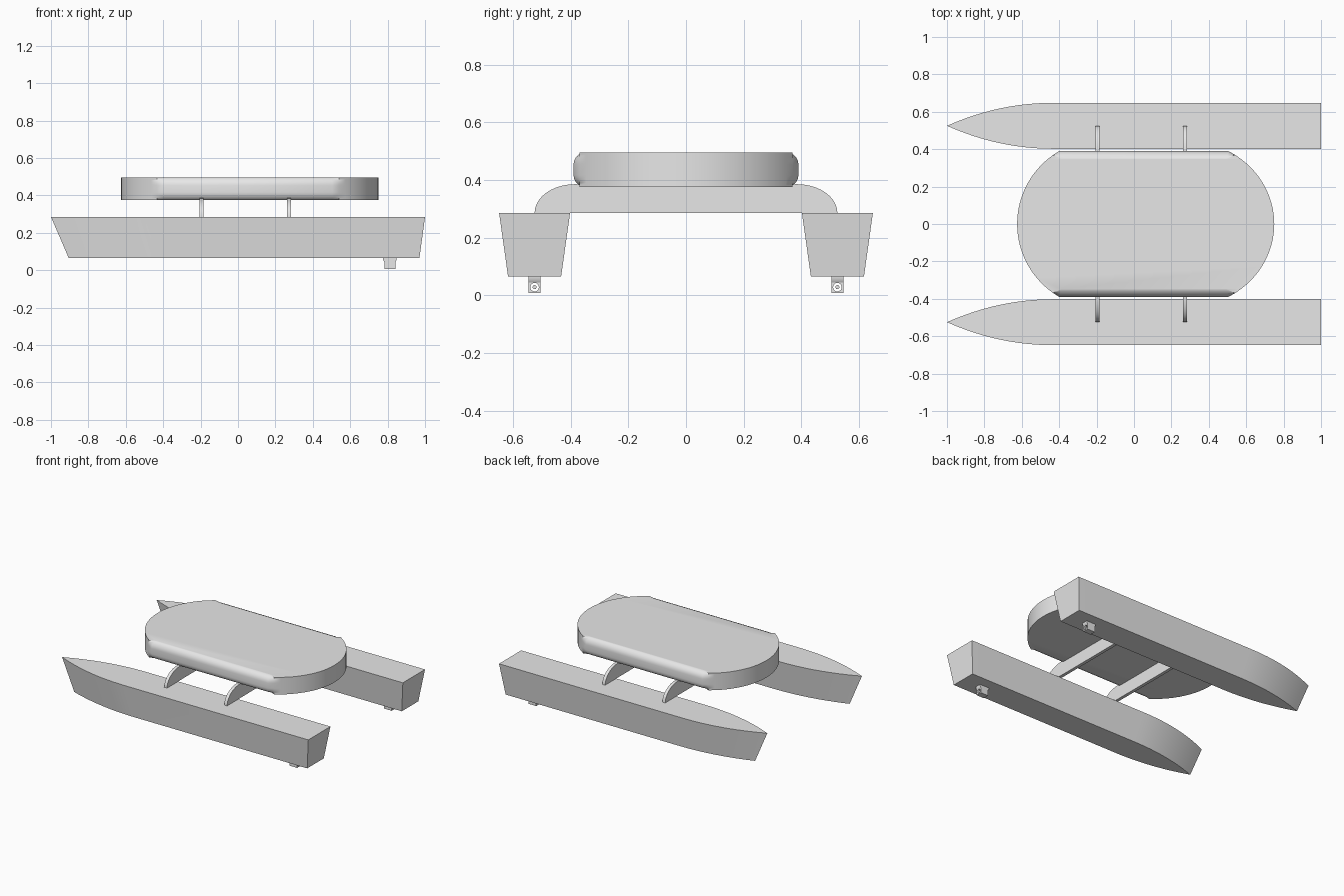
import bpy, bmesh, math

cube = bpy.data.objects.get("Cube")
if cube:
    bpy.data.objects.remove(cube)

grey = bpy.data.materials.new("plain grey")
grey.use_nodes = True
colour = (0.8, 0.8, 0.8, 1)
grey.diffuse_color = colour
grey.node_tree.nodes["Principled BSDF"].inputs["Base Color"].default_value = colour


def finish(name, bm, angle=35):
    """Turn a bmesh into a shaded object."""
    bmesh.ops.recalc_face_normals(bm, faces=bm.faces)
    mesh = bpy.data.meshes.new(name)
    bm.to_mesh(mesh)
    bm.free()
    mesh.materials.append(grey)
    obj = bpy.data.objects.new(name, mesh)
    bpy.context.collection.objects.link(obj)
    bpy.ops.object.select_all(action='DESELECT')
    obj.select_set(True)
    bpy.context.view_layer.objects.active = obj
    bpy.ops.object.shade_smooth_by_angle(angle=math.radians(angle))
    return obj


def loft(bm, loops, closed=False):
    """Join matching point loops; cap the ends unless the loft is closed."""
    rings = [[bm.verts.new(p) for p in loop] for loop in loops]
    pairs = list(zip(rings, rings[1:]))
    if closed:
        pairs.append((rings[-1], rings[0]))
    else:
        bm.faces.new(rings[0])
        bm.faces.new(rings[-1])
    n = len(rings[0])
    for a, b in pairs:
        for i in range(n):
            j = (i + 1) % n
            bm.faces.new((a[i], a[j], b[j], b[i]))


def hull_outline(x0, x1, half, yc, z):
    """Pointed bow, parallel sides and a square stern."""
    bow = 0.29 * (x1 - x0)
    side = [(x0 + bow * t, half * (1 - (1 - t) ** 2.1))
            for t in [i / 12 for i in range(1, 13)]]
    side.append((x1, half))
    pts = [(x0, yc, z)]
    pts += [(x, yc + y, z) for x, y in side]
    pts += [(x, yc - y, z) for x, y in reversed(side)]
    return pts


def arc(cx, radius, start, end, n=24):
    return [(cx + radius * math.cos(a), radius * math.sin(a))
            for a in [start + (end - start) * i / n for i in range(n + 1)]]


def thruster_ring(x, radius, yc, square):
    pts = []
    for i in range(16):
        c, s = math.cos(i * math.pi / 8), math.sin(i * math.pi / 8)
        k = radius / max(abs(c), abs(s)) if square else radius
        pts.append((x, yc + k * c, 0.028 + k * s))
    return pts


# Hulls and their small thrusters
for label, yc in (("left", 0.525), ("right", -0.525)):
    bm = bmesh.new()
    loft(bm, [hull_outline(-0.905, 0.97, 0.092, yc, 0.065),
              hull_outline(-1, 1, 0.123, yc, 0.285)])
    finish(label + "_hull", bm)

    bm = bmesh.new()
    loft(bm, [thruster_ring(0.782, 0.021, yc, True),
              thruster_ring(0.842, 0.021, yc, True),
              thruster_ring(0.842, 0.015, yc, False),
              thruster_ring(0.782, 0.015, yc, False)], closed=True)
    loft(bm, [thruster_ring(x, 0.007, yc, False) for x in (0.79, 0.835)])
    finish(label + "_thruster", bm)

    # Mounting block between thruster and hull
    bm = bmesh.new()
    loft(bm, [[(0.812 + sx * w, yc + sy * 0.021, z)
               for sx, sy in ((-1, -1), (1, -1), (1, 1), (-1, 1))]
              for w, z in ((0.03, 0.045), (0.036, 0.055), (0.036, 0.066))])
    finish(label + "_thruster_mount", bm)

# Deck with round ends and a rolled rim
end_l = math.atan2(0.39, 0.225)
end_r = math.atan2(0.39, 0.21)
outline = arc(0.283, 0.467, -end_r, end_r)
outline = [(x - 0.0, y * 0.39 / (0.467 * math.sin(end_r))) for x, y in outline]
outline += arc(-0.175, 0.45, math.pi - end_l, math.pi + end_l)
bm = bmesh.new()
loft(bm, [[(x, y, z) for x, y in outline] for z in (0.375, 0.495)])
rim = [e for e in bm.edges if abs(e.verts[0].co.z - e.verts[1].co.z) < 0.001]
bmesh.ops.bevel(bm, geom=rim, offset=0.042, offset_type='OFFSET',
                segments=6, profile=0.5, affect='EDGES')
finish("deck", bm, 40)

# Cross beams: thin plates with curved shoulders reaching over the hulls
shoulder = [(0.385 + 0.14 * math.cos(a), 0.285 + 0.1 * math.sin(a))
            for a in [i * math.pi / 20 for i in range(11)]]
profile = shoulder + [(-y, z) for y, z in reversed(shoulder)]
for label, xc in (("front", -0.195), ("rear", 0.272)):
    bm = bmesh.new()
    loft(bm, [[(xc + dx, y, z) for y, z in profile] for dx in (-0.011, 0.011)])
    finish(label + "_cross_beam", bm)
